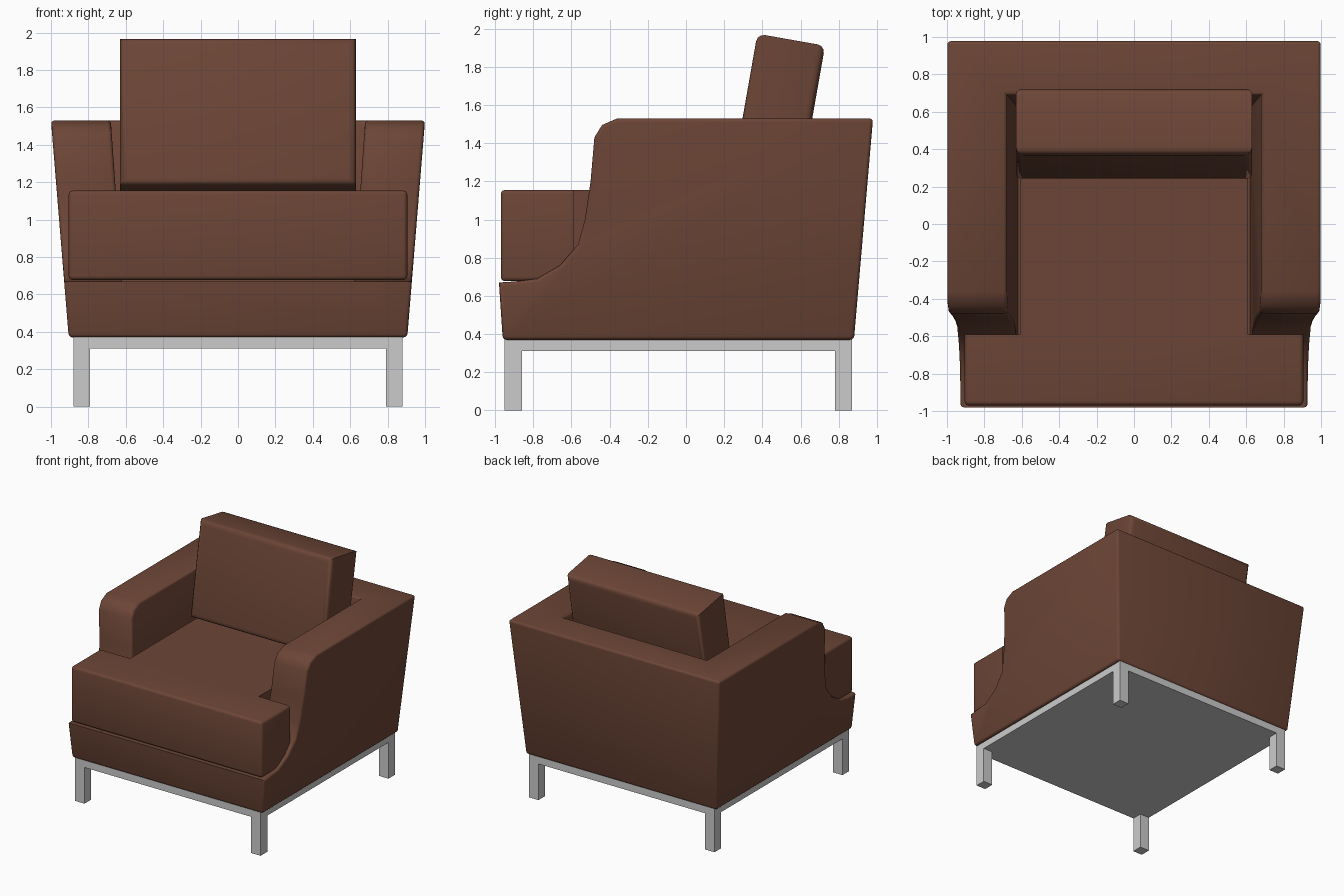
import bpy, bmesh, math
from mathutils import Matrix

if "Cube" in bpy.data.objects:
    bpy.data.objects.remove(bpy.data.objects["Cube"])

leather = bpy.data.materials.new("brown_leather")
leather.diffuse_color = (0.15, 0.06, 0.037, 1)
leather.use_nodes = True
leather.node_tree.nodes["Principled BSDF"].inputs["Base Color"].default_value = leather.diffuse_color


def finish(bm, name, mat=None, smooth=True):
    bmesh.ops.recalc_face_normals(bm, faces=bm.faces)
    me = bpy.data.meshes.new(name)
    bm.to_mesh(me)
    bm.free()
    ob = bpy.data.objects.new(name, me)
    bpy.context.collection.objects.link(ob)
    if mat:
        me.materials.append(mat)
    if smooth:
        bpy.ops.object.select_all(action='DESELECT')
        ob.select_set(True)
        bpy.context.view_layer.objects.active = ob
        bpy.ops.object.shade_smooth_by_angle(angle=math.radians(35))
    return ob


def bevel(bm, edges, width, segments=3):
    bmesh.ops.bevel(bm, geom=edges, offset=width, offset_type='OFFSET', segments=segments,
                    profile=0.5, affect='EDGES', clamp_overlap=True)


def box(bm, x0, x1, y0, y1, z0, z1):
    m = Matrix.Translation(((x0 + x1) / 2, (y0 + y1) / 2, (z0 + z1) / 2)) \
        @ Matrix.Diagonal((x1 - x0, y1 - y0, z1 - z0, 1))
    bmesh.ops.create_cube(bm, size=1, matrix=m)


# Metal frame: one slab with four square legs
bm = bmesh.new()
box(bm, -0.88, 0.88, -0.95, 0.87, 0.31, 0.372)
finish(bm, "base_frame", smooth=False)
for side, x in (("left", -0.88), ("right", 0.79)):
    for end, y in (("front", -0.95), ("back", 0.78)):
        bm = bmesh.new()
        box(bm, x, x + 0.09, y, y + 0.09, 0, 0.31)
        finish(bm, f"{end}_{side}_leg", smooth=False)

# Flared shell: base, scooped arms and back in one piece
DECK, TOP, BOTTOM = 0.67, 1.53, 0.37
arm_curve = [(-0.98, DECK), (-0.90, 0.675), (-0.78, 0.69), (-0.66, 0.76), (-0.565, 0.87),
             (-0.53, 1.0), (-0.50, 1.2), (-0.48, 1.43), (-0.44, 1.495), (-0.36, TOP)]


def outer_x(z):
    return 0.905 + (z - BOTTOM) * 0.095 / (TOP - BOTTOM)


def inner_x(z):
    return 0.62 + (z - DECK) * 0.06 / (TOP - DECK)


bm = bmesh.new()
inner_verts, rows = set(), {}
for s in (-1, 1):
    out = [bm.verts.new((s * outer_x(z), y, z)) for y, z in arm_curve]
    inn = [bm.verts.new((s * inner_x(z), y, z)) for y, z in arm_curve]
    out_back = bm.verts.new((s * outer_x(TOP), 0.98, TOP))
    low_back = bm.verts.new((s * outer_x(BOTTOM), 0.88, BOTTOM))
    low_front = bm.verts.new((s * outer_x(BOTTOM), -0.96, BOTTOM))
    in_top = bm.verts.new((s * inner_x(TOP), 0.69, TOP))
    in_low = bm.verts.new((s * inner_x(DECK), 0.62, DECK))
    bm.faces.new(out + [out_back, low_back, low_front])
    bm.faces.new(inn + [in_top, in_low])
    for i in range(len(out) - 1):
        bm.faces.new((out[i], out[i + 1], inn[i + 1], inn[i]))
    bm.faces.new((out[-1], out_back, in_top, inn[-1]))
    inner_verts.update(inn + [in_low])
    rows[s] = (out[0], inn[0], out_back, low_back, low_front, in_top, in_low)
L, R = rows[-1], rows[1]
bm.faces.new((L[4], L[0], L[1], R[1], R[0], R[4]))
for a, b in ((2, 3), (3, 4), (2, 5), (5, 6), (6, 1)):
    bm.faces.new((L[a], L[b], R[b], R[a]))
bmesh.ops.recalc_face_normals(bm, faces=bm.faces)
rim = []
for e in bm.edges:
    low_inside = any(v in inner_verts and v.co.z < 0.85 for v in e.verts)
    if not low_inside and e.is_convex and e.calc_face_angle(0) > math.radians(50):
        rim.append(e)
bevel(bm, rim, 0.02)
finish(bm, "shell", leather)

# T-shaped seat cushion
half = [(0.905, -0.97), (0.905, -0.59), (0.61, -0.59), (0.61, 0.62)]
outline = half + [(-x, y) for x, y in reversed(half)]
bm = bmesh.new()
face = bm.faces.new([bm.verts.new((x, y, 0.677)) for x, y in outline])
ext = bmesh.ops.extrude_face_region(bm, geom=[face])
bmesh.ops.translate(bm, vec=(0, 0, 0.478),
                    verts=[v for v in ext["geom"] if isinstance(v, bmesh.types.BMVert)])
bmesh.ops.recalc_face_normals(bm, faces=bm.faces)
bevel(bm, [e for e in bm.edges if e.is_convex and min(v.co.y for v in e.verts) < -0.6], 0.022)
finish(bm, "seat_cushion", leather)

# Leaning back cushion, rounded along its length and its upright corners
bm = bmesh.new()
box(bm, -0.632, 0.632, -0.18, 0.18, -0.4, 0.4)
bevel(bm, [e for e in bm.edges if abs(e.verts[0].co.y - e.verts[1].co.y) < 0.01], 0.04)
ob = finish(bm, "back_cushion", leather)
ob.location = (0, 0.482, 1.548)
ob.rotation_euler = (math.radians(-10), 0, 0)
